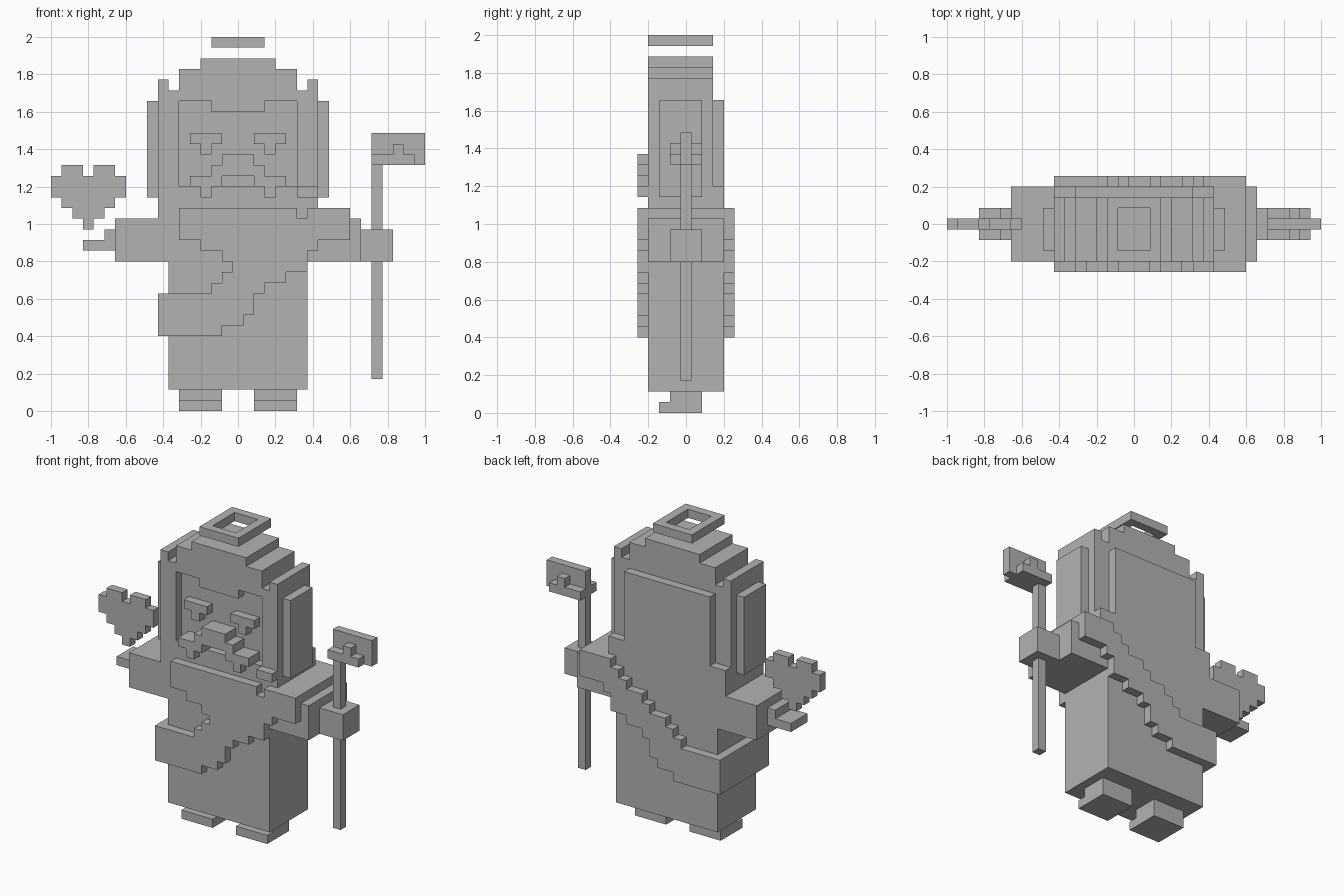
import bpy
import bmesh
from mathutils import Vector

# Remove the default cube only
default_cube = bpy.data.objects.get("Cube")
if default_cube:
    bpy.data.objects.remove(default_cube, do_unlink=True)

# Block size: the figure is 35 blocks tall and 35 wide
UNIT = 2 / 35
CENTRE = Vector((17.5, 4.5, 0))

# Single plain colour
grey = bpy.data.materials.new("plain_grey")
grey.use_nodes = True
GREY_VALUE = (0.45, 0.45, 0.45, 1)
grey.diffuse_color = GREY_VALUE
grey.node_tree.nodes["Principled BSDF"].inputs["Base Color"].default_value = GREY_VALUE


def add_box(mesh, low, high):
    """Add one box between two block-grid corners."""
    low, high = Vector(low), Vector(high)
    corners = bmesh.ops.create_cube(mesh, size=1)["verts"]
    middle, size = (low + high) / 2 - CENTRE, high - low
    for vert in corners:
        vert.co = Vector([(m + c * s) * UNIT for m, c, s in zip(middle, vert.co, size)])


def make_part(name, *layers):
    """Each layer is (front, back, rows); each row is (left, right, bottom, top)."""
    mesh = bmesh.new()
    for front, back, rows in layers:
        for left, right, bottom, top in rows:
            add_box(mesh, (left, front, bottom), (right, back, top))
    data = bpy.data.meshes.new(name)
    mesh.to_mesh(data)
    mesh.free()
    data.materials.append(grey)
    part = bpy.data.objects.new(name, data)
    bpy.context.scene.collection.objects.link(part)
    return part


def both_sides(rows):
    """Return the rows together with their mirror images across the middle."""
    width = 2 * CENTRE.x
    return rows + [(width - r, width - l, b, t) for l, r, b, t in rows]


# Robe, sleeves and feet
make_part("robe", (1, 8, [(11, 24, 2, 18)]))
make_part("sleeves", (1, 8, both_sides([(6, 11, 14, 18)])))
make_part("feet",
          (3, 6, both_sides([(12, 16, 1, 2)])),
          (2, 6, both_sides([(12, 16, 0, 1)])))

# Head with a recessed face framed by hair
make_part("face", (2, 7, [(11, 24, 21, 29)]))
make_part("hair",
          (1, 7, both_sides([(10, 11, 21, 31)])),
          (1, 7, [(11, 24, 29, 30), (12, 23, 30, 32), (14, 21, 32, 33)]),
          (1, 2, both_sides([(11, 12, 21, 29)])),
          (1, 2, [(15, 20, 28, 29)]))
make_part("hair_base", (1, 8, [(10, 25, 18, 21)]))
make_part("back_hair", (7, 8, [(12, 23, 21, 29)]))
make_part("side_hair", (2, 6, both_sides([(9, 10, 20, 29)])))
make_part("hair_lock", (0, 1, [(23, 25, 20, 21)]))

# Face details
make_part("eyes", (1, 2, both_sides([(13, 16, 25, 26), (14, 15, 24, 25)])))
make_part("moustache",
          (0, 2, [(16, 19, 23, 24), (15, 20, 22, 23)]),
          (0, 2, both_sides([(13, 16, 21, 22), (14, 15, 20, 21)])))

# Halo ring
make_part("halo",
          (1, 7, both_sides([(15, 16, 34, 35)])),
          (1, 2, [(16, 19, 34, 35)]),
          (6, 7, [(16, 19, 34, 35)]))

# Sash: lower wrap, stepped front and back, and shoulder strap
sash_wrap = [(10, 19, 9, 11), (10, 18, 8, 9), (10, 16, 7, 8)]
sash_front = [(12, 23, 18, 19), (24, 28, 18, 19), (12, 28, 16, 18),
              (14, 25, 15, 16), (16, 24, 14, 15), (17, 24, 13, 14),
              (16, 22, 12, 13), (15, 20, 11, 12)]
sash_back = [(24, 28, 18, 19), (23, 28, 17, 18), (22, 28, 16, 17),
             (20, 25, 15, 16), (19, 24, 14, 15), (17, 24, 13, 14),
             (16, 22, 12, 13), (15, 20, 11, 12)]
make_part("sash",
          (0, 1, sash_front + sash_wrap),
          (8, 9, sash_back + sash_wrap),
          (1, 8, [(10, 11, 7, 11), (25, 28, 18, 19)]))

# Hands
make_part("right_hand", (3, 6, [(3, 6, 15, 16), (5, 6, 16, 17)]))
make_part("left_hand", (3, 6, [(29, 32, 14, 17)]))

# Floating heart
make_part("heart", (4, 5, [(1, 3, 22, 23), (4, 6, 22, 23), (0, 7, 20, 22),
                           (1, 6, 19, 20), (2, 5, 18, 19), (3, 4, 17, 18)]))

# Staff with a flag-shaped head
make_part("staff", (4, 5, [(30, 31, 3, 23)]))
make_part("staff_head",
          (4, 5, [(30, 35, 23, 26)]),
          (3, 6, [(30, 34, 23, 24), (32, 33, 24, 25)]))
